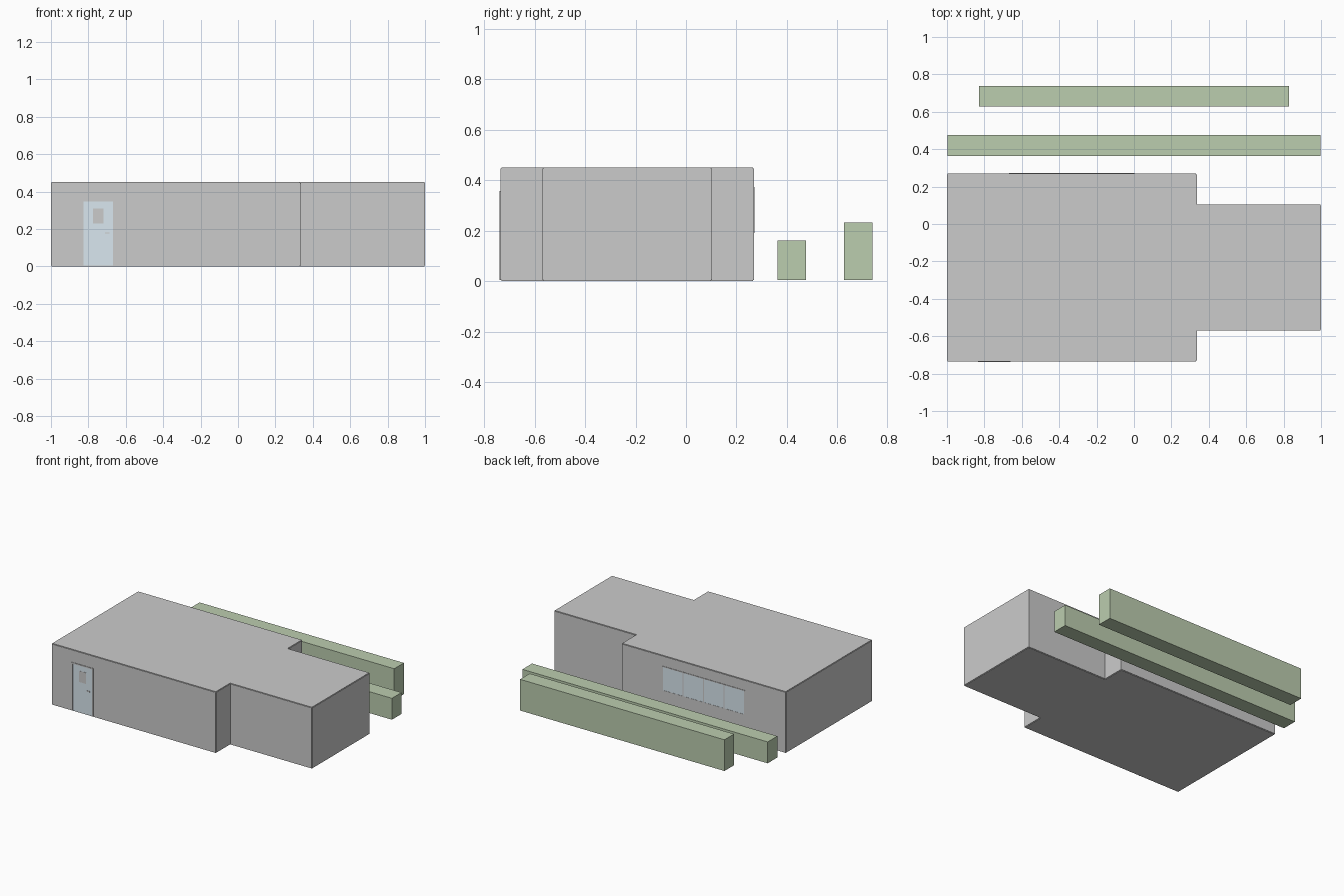
import bpy, bmesh

if "Cube" in bpy.data.objects:
    bpy.data.objects.remove(bpy.data.objects["Cube"])

S = 0.166               # tile size
T = 0.008               # panel thickness
X0, Y0 = -0.996, -0.731  # corner of the tile grid
H = 0.45


def material(name, rgb):
    m = bpy.data.materials.new(name)
    m.diffuse_color = (*rgb, 1)
    m.use_nodes = True
    m.node_tree.nodes["Principled BSDF"].inputs["Base Color"].default_value = m.diffuse_color
    return m


GLASS = material("pale_blue", (0.70, 0.80, 0.87))
GREEN = material("hedge_green", (0.50, 0.61, 0.43))
DARK_TILE = material("dark_tile", (0.68, 0.68, 0.70))
LIGHT_TILE = material("light_tile", (0.75, 0.75, 0.75))


def finish(name, bm, mats=()):
    me = bpy.data.meshes.new(name)
    bm.to_mesh(me)
    bm.free()
    ob = bpy.data.objects.new(name, me)
    for m in mats:
        me.materials.append(m)
    bpy.context.collection.objects.link(ob)
    return ob


def box(name, x, y, z, mat=None):
    bm = bmesh.new()
    bmesh.ops.create_cube(bm, size=1)
    for v in bm.verts:
        for i, (a, b) in enumerate((x, y, z)):
            v.co[i] = (a + b) / 2 + v.co[i] * (b - a)
    return finish(name, bm, [mat] if mat else ())


def gx(i):
    return X0 + i * S


def gy(j):
    return Y0 + j * S


# floor and roof: slabs made of tiles, wide main hall plus narrower wing
def tiled_slab(name, z, mats=()):
    bm = bmesh.new()
    for i in range(12):
        for j in range(6):
            if i < 8 or 1 <= j < 5:
                quad = [(i, j), (i + 1, j), (i + 1, j + 1), (i, j + 1)]
                f = bm.faces.new([bm.verts.new((gx(a), gy(b), z)) for a, b in quad])
                f.material_index = (i + j) % 2 if mats else 0
    bmesh.ops.remove_doubles(bm, verts=bm.verts[:], dist=0.001)
    ob = finish(name, bm, mats)
    mod = ob.modifiers.new("thickness", 'SOLIDIFY')
    mod.thickness = T
    mod.offset = 0
    return ob


tiled_slab("floor", T / 2, (DARK_TILE, LIGHT_TILE))
tiled_slab("roof", H - T / 2)

# walls: thin panels centred on the grid lines
WALL_Z = (T / 2, H - T / 2)


def wall_x(name, i0, i1, j):
    box(name, (gx(i0), gx(i1)), (gy(j) - T / 2, gy(j) + T / 2), WALL_Z)


def wall_y(name, i, j0, j1):
    box(name, (gx(i) - T / 2, gx(i) + T / 2), (gy(j0), gy(j1)), WALL_Z)


wall_x("main_front_wall", 0, 8, 0)
wall_x("main_back_wall", 0, 8, 6)
wall_x("wing_front_wall", 8, 12, 1)
wall_x("wing_back_wall", 8, 12, 5)
wall_y("left_wall", 0, 0, 6)
wall_y("wing_end_wall", 12, 1, 5)
wall_y("front_step_wall", 8, 0, 1)
wall_y("back_step_wall", 8, 5, 6)

# door with frame, small window and handle
yf = gy(0)
dx0, dx1, dtop = gx(1), gx(2), 0.352
DY = (yf - 0.0075, yf + 0.0075)
box("door_leaf", (dx0, dx1), (yf - 0.0055, yf + 0.0055), (T / 2, dtop), GLASS)
for name, x in (("door_jamb_left", dx0), ("door_jamb_right", dx1)):
    box(name, (x - 0.005, x + 0.004), DY, (T / 2, dtop + 0.005))
box("door_head", (dx0, dx1), DY, (dtop - 0.004, dtop + 0.005))
box("door_window", (-0.776, -0.718), (yf - 0.0065, yf + 0.0065), (0.228, 0.310))
box("door_handle", (-0.712, -0.688), (yf - 0.008, yf + 0.008), (0.175, 0.182))

# row of four window panes with slim mullions
yb = gy(6)
wz0, wz1 = 0.194, 0.37
WY = (yb - 0.007, yb + 0.007)
for k in range(4):
    box(f"window_pane_{k + 1}", (gx(2 + k), gx(3 + k)), (yb - 0.0055, yb + 0.0055),
        (wz0, wz1), GLASS)
for k in range(5):
    box(f"window_mullion_{k + 1}", (gx(2 + k) - 0.004, gx(2 + k) + 0.004), WY, (wz0, wz1))
for name, z in (("window_sill", wz0), ("window_head", wz1)):
    box(name, (gx(2), gx(6)), WY, (z - 0.003, z + 0.003))

# two long hedges behind the house
box("low_hedge", (gx(0), gx(12)), (0.363, 0.475), (T / 2, 0.161), GREEN)
box("tall_hedge", (gx(1), gx(11)), (0.627, 0.739), (T / 2, 0.233), GREEN)
